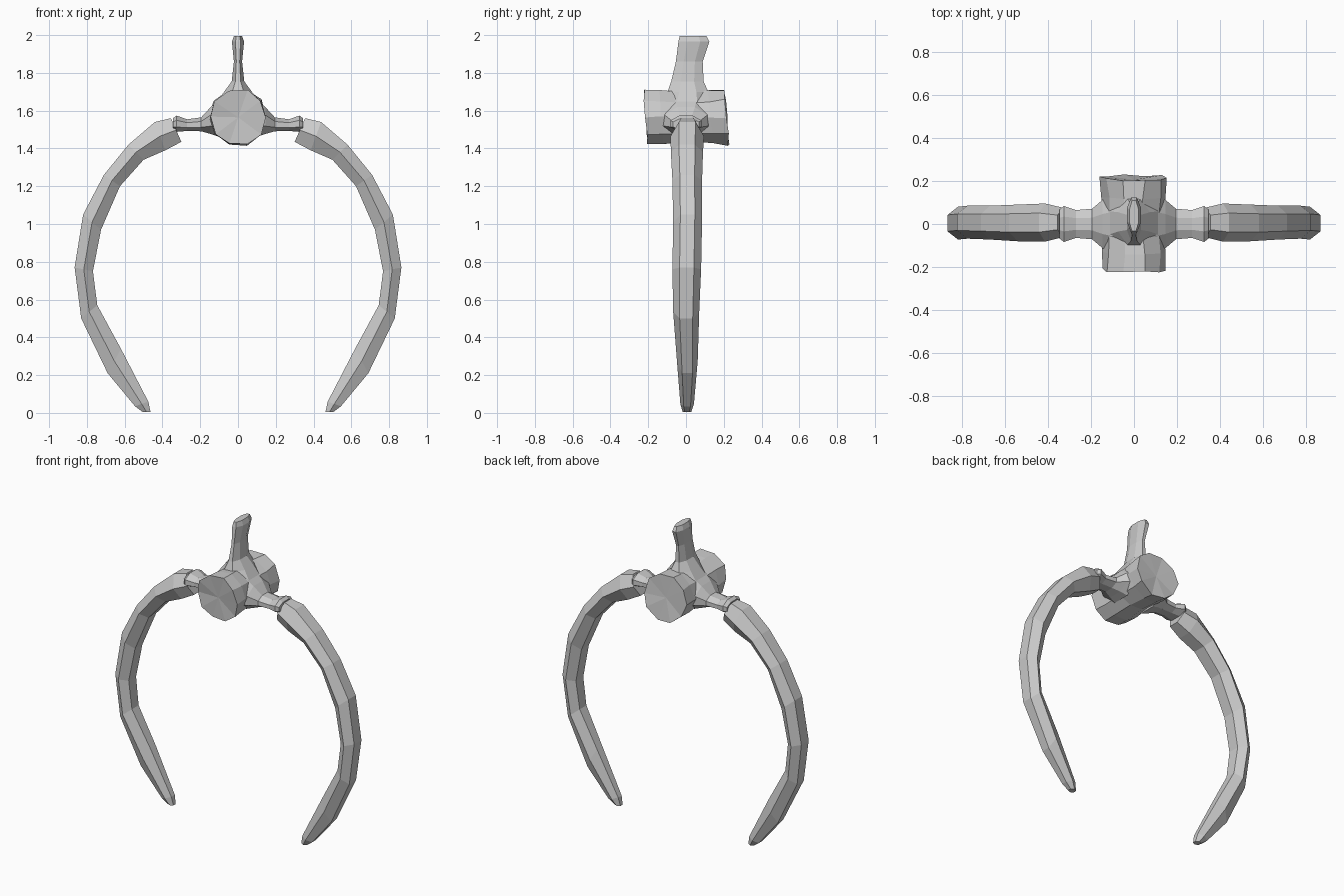
import bpy, bmesh, math, random
from mathutils import Vector

if "Cube" in bpy.data.objects:
    bpy.data.objects.remove(bpy.data.objects["Cube"])

random.seed(4)


def loft(name, rings, dish=0.0, jitter=0.0, mirror=False):
    """Skin a list of equal-length vertex rings and close both ends with fans."""
    bm = bmesh.new()
    loops = []
    for ring in rings:
        loops.append([bm.verts.new(Vector(p) + Vector([random.uniform(-jitter, jitter) for _ in range(3)]))
                      for p in ring])
    n = len(loops[0])
    for a, b in zip(loops, loops[1:]):
        for i in range(n):
            j = (i + 1) % n
            bm.faces.new((a[i], a[j], b[j], b[i]))
    mids = [sum((v.co for v in l), Vector()) / n for l in loops]
    for end, nxt in ((0, 1), (-1, -2)):
        inward = (mids[nxt] - mids[end]).normalized()
        c = bm.verts.new(mids[end] + inward * dish)
        for i in range(n):
            bm.faces.new((loops[end][i], loops[end][(i + 1) % n], c))
    bmesh.ops.recalc_face_normals(bm, faces=bm.faces)
    me = bpy.data.meshes.new(name)
    bm.to_mesh(me)
    bm.free()
    ob = bpy.data.objects.new(name, me)
    bpy.context.collection.objects.link(ob)
    if mirror:
        ob.modifiers.new("mirror", 'MIRROR')
    return ob


def octagon(n=8):
    return [(math.cos(math.tau * (i + 0.5) / n) * 1.06, math.sin(math.tau * (i + 0.5) / n) * 1.06)
            for i in range(n)]


# Vertebra body: waisted drum along y with slightly dished ends
ten = [(math.cos(math.tau * i / 10), math.sin(math.tau * i / 10)) for i in range(10)]
body = [(-0.212, 0.15), (-0.13, 0.147), (0.0, 0.136), (0.13, 0.147), (0.215, 0.155)]
loft("vertebra_body",
     [[(c * r, y - 0.012 * s, 1.565 + s * r) for c, s in ten] for y, r in body],
     dish=0.01, jitter=0.006)

# Upright spine: z, half x, y min, y max
spine = [(1.64, 0.12, -0.13, 0.14), (1.70, 0.075, -0.10, 0.12), (1.755, 0.034, -0.08, 0.095),
         (1.86, 0.022, -0.055, 0.09), (1.965, 0.033, -0.042, 0.125), (1.995, 0.022, -0.035, 0.11)]
loft("upright_spine",
     [[(c * hx, (a + b) / 2 + s * (b - a) / 2, z) for c, s in octagon()] for z, hx, a, b in spine])

# Side processes: x, half y, z min, z max
process = [(0.10, 0.14, 1.46, 1.66), (0.145, 0.115, 1.475, 1.62), (0.195, 0.072, 1.49, 1.565),
           (0.27, 0.066, 1.492, 1.555), (0.325, 0.085, 1.487, 1.575), (0.345, 0.07, 1.495, 1.56)]
loft("side_process",
     [[(x, c * hy, (a + b) / 2 + s * (b - a) / 2) for c, s in octagon()] for x, hy, a, b in process],
     mirror=True)

# Ribs: outer (x, z), inner (x, z), y min, y max
rib = [(0.355, 1.56, 0.30, 1.435, -0.06, 0.075),
       (0.44, 1.54, 0.385, 1.39, -0.082, 0.095),
       (0.58, 1.42, 0.50, 1.34, -0.08, 0.09),
       (0.71, 1.26, 0.625, 1.20, -0.072, 0.085),
       (0.82, 1.05, 0.725, 0.97, -0.068, 0.085),
       (0.865, 0.77, 0.768, 0.75, -0.072, 0.08),
       (0.83, 0.50, 0.745, 0.57, -0.068, 0.07),
       (0.69, 0.21, 0.62, 0.34, -0.048, 0.062),
       (0.545, 0.035, 0.475, 0.06, -0.03, 0.042),
       (0.505, 0.005, 0.463, 0.005, -0.018, 0.028)]
rings = []
for ox, oz, ix, iz, a, b in rib:
    cx, cz, m, w = (ox + ix) / 2, (oz + iz) / 2, (a + b) / 2, (b - a) / 2
    rings.append([(ox, m - w * 0.5, oz), (ox, m + w * 0.5, oz), (cx, b, cz),
                  (ix, m + w * 0.5, iz), (ix, m - w * 0.5, iz), (cx, a, cz)])
loft("rib", rings, mirror=True)
